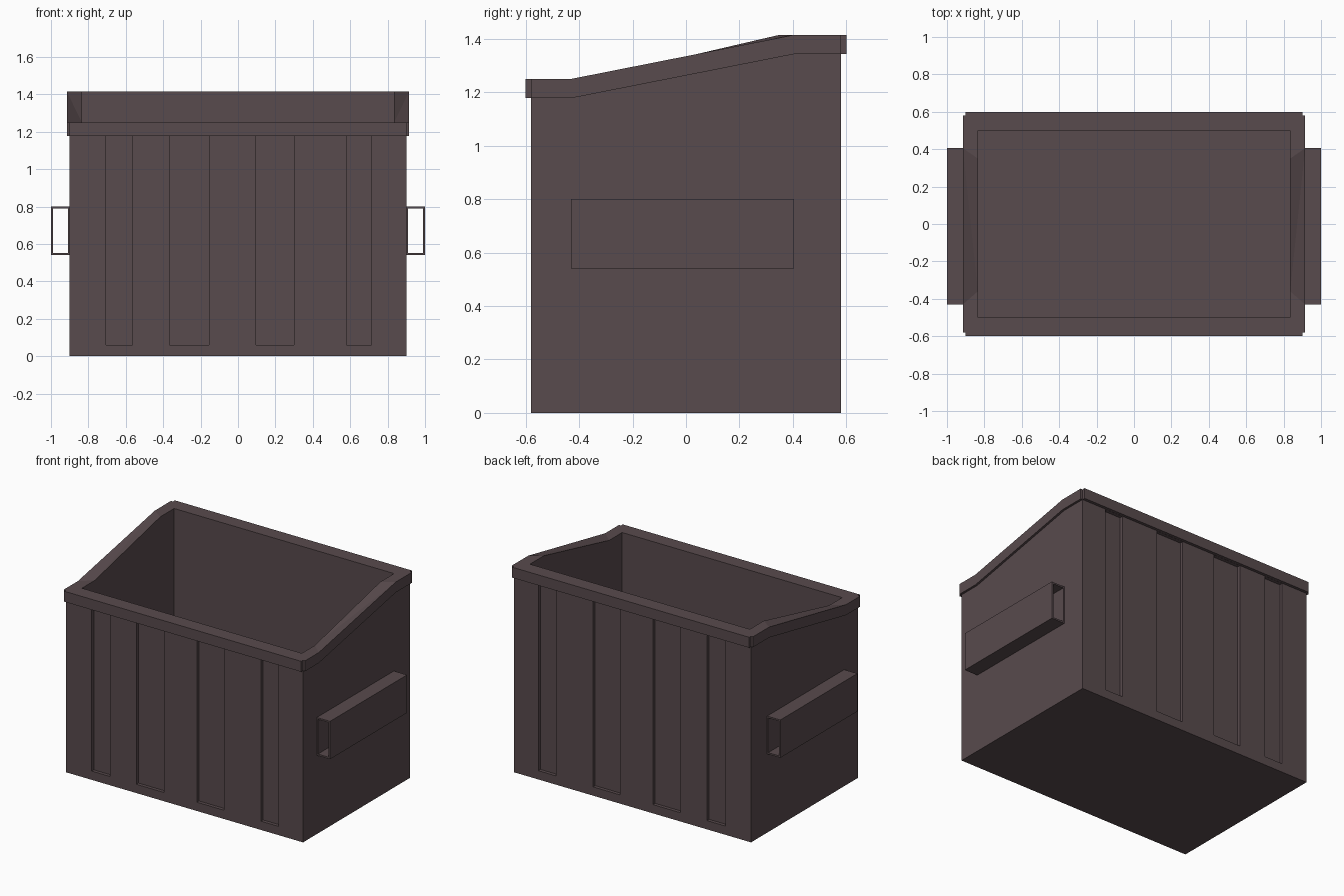
import bpy, bmesh

if "Cube" in bpy.data.objects:
    bpy.data.objects.remove(bpy.data.objects["Cube"])

paint = bpy.data.materials.new("dark brown grey paint")
paint.diffuse_color = (0.098, 0.069, 0.074, 1)
paint.use_nodes = True
paint.node_tree.nodes["Principled BSDF"].inputs["Base Color"].default_value = paint.diffuse_color


def make_object(name, bm):
    bmesh.ops.remove_doubles(bm, verts=bm.verts, dist=1e-5)
    bmesh.ops.recalc_face_normals(bm, faces=bm.faces)
    mesh = bpy.data.meshes.new(name)
    bm.to_mesh(mesh)
    bm.free()
    mesh.materials.append(paint)
    ob = bpy.data.objects.new(name, mesh)
    bpy.context.collection.objects.link(ob)
    return ob


def add_box(bm, x0, x1, y0, y1, z0, z1):
    vs = bmesh.ops.create_cube(bm, size=1)["verts"]
    for v in vs:
        v.co = (x1 if v.co.x > 0 else x0, y1 if v.co.y > 0 else y0, z1 if v.co.z > 0 else z0)


def slope(y, y0, y1):
    # Rim height: low flat front, sloping sides, high flat back
    t = min(1, max(0, (y - y0) / (y1 - y0)))
    return 1.25 + t * (1.415 - 1.25)


def mirrored(half):
    return half + [(-x, y) for x, y in reversed(half)]


def clamp(v, m):
    return max(-m, min(m, v))


# Plan outlines: rim with notched corners, body and cavity with matching points
rim = mirrored([(.9, -.6), (.9, -.58), (.915, -.58), (.915, -.43),
                (.915, .405), (.915, .58), (.9, .58), (.9, .6)])
body = [(clamp(x, .9), clamp(y, .58)) for x, y in rim]
cavity = mirrored([(.835, y) for y in (-.5, -.5, -.5, -.36, .35, .5, .5, .5)])

outer_z = [slope(y, -.43, .405) for x, y in rim]
inner_z = [slope(y, -.36, .35) for x, y in cavity]

# Container: lofted from base, up to the rim, over it and down to the floor
bm = bmesh.new()
levels = [(body, [0] * 16), (body, [z - .072 for z in outer_z]),
          (rim, [z - .072 for z in outer_z]), (rim, outer_z),
          (cavity, inner_z), (cavity, [.07] * 16)]
loops = [[bm.verts.new((x, y, z)) for (x, y), z in zip(pts, zs)] for pts, zs in levels]
for a, b in zip(loops, loops[1:]):
    for i in range(16):
        j = (i + 1) % 16
        bm.faces.new((a[i], a[j], b[j], b[i]))
bm.faces.new(loops[0])
bm.faces.new(loops[-1])
bmesh.ops.remove_doubles(bm, verts=bm.verts, dist=1e-5)
bmesh.ops.triangulate(bm, faces=[f for f in bm.faces if len(f.verts) < 5])
container = make_object("container", bm)

# Recessed vertical panels on front and back
bm = bmesh.new()
for x0, x1 in ((-.705, -.565), (-.365, -.155), (.095, .30), (.58, .715)):
    add_box(bm, x0, x1, -.7, -.557, .06, 1.177)
    add_box(bm, x0, x1, .557, .7, .06, 1.342)
cutter = make_object("panel_cutter", bm)
# keep the cutters clear of the overhanging rim
for v in cutter.data.vertices:
    v.co.y = clamp(v.co.y, .59)
cutter.hide_render = True
mod = container.modifiers.new("panels", "BOOLEAN")
mod.operation = "DIFFERENCE"
mod.solver = "EXACT"
mod.object = cutter
bpy.context.view_layer.objects.active = container
bpy.ops.object.modifier_apply(modifier=mod.name)
bpy.data.objects.remove(cutter)

# Fork sleeves: open rectangular tubes on both sides
for name, s in (("right_fork_sleeve", 1), ("left_fork_sleeve", -1)):
    bm = bmesh.new()
    rings = []
    for y in (-.43, .405):
        for t in (0, .011):
            x0, x1, z0, z1 = s * (.897 + t), s * (1 - t), .54 + t, .80 - t
            rings.append([bm.verts.new((x, y, z)) for x, z in
                          ((x0, z0), (x1, z0), (x1, z1), (x0, z1))])
    for a, b in ((0, 1), (1, 3), (3, 2), (2, 0)):
        for i in range(4):
            j = (i + 1) % 4
            bm.faces.new((rings[a][i], rings[a][j], rings[b][j], rings[b][i]))
    make_object(name, bm)
